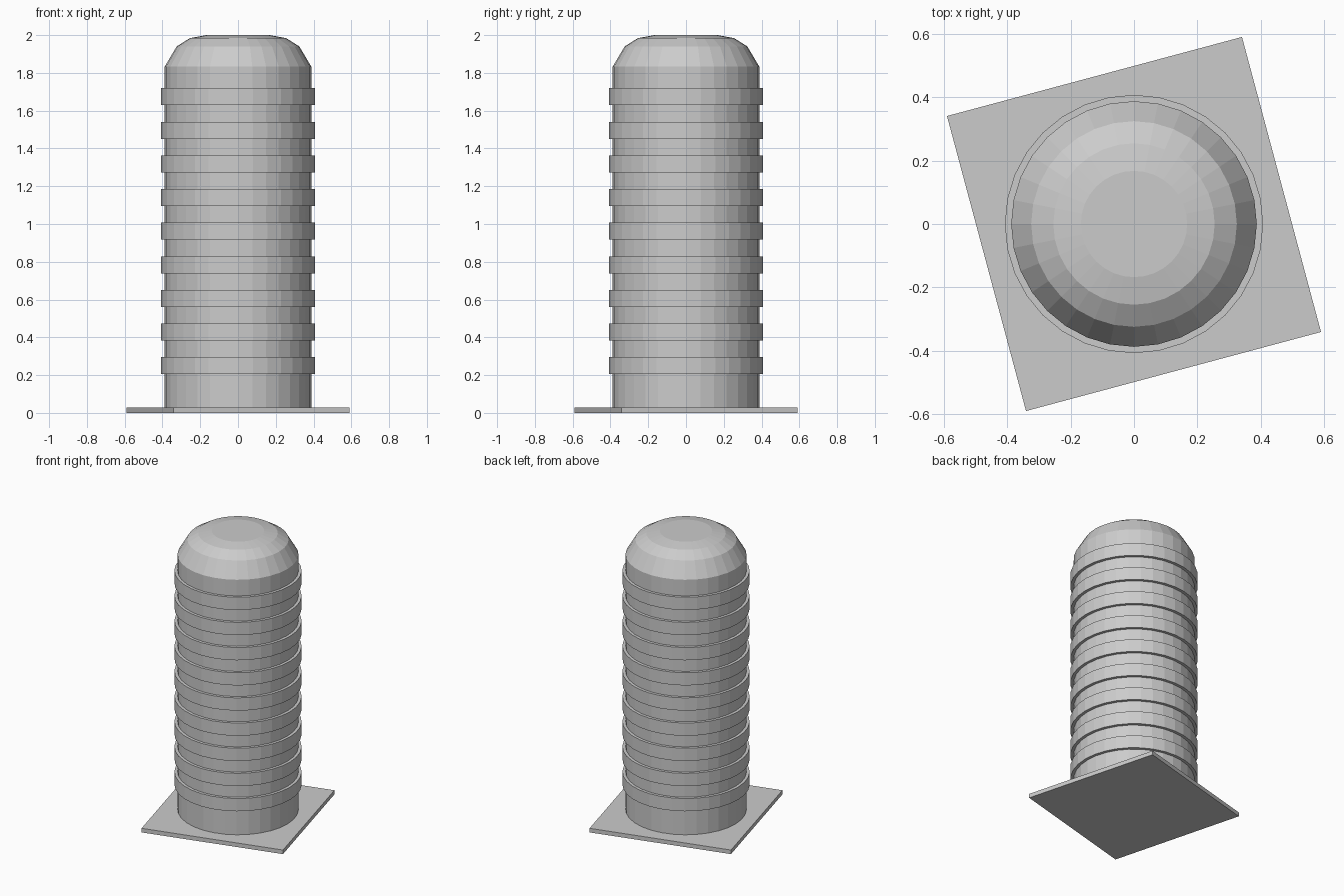
import bpy, bmesh, math

if "Cube" in bpy.data.objects:
    bpy.data.objects.remove(bpy.data.objects["Cube"])

SIDES = 32
grey = bpy.data.materials.new("light grey")
grey.diffuse_color = (0.6, 0.6, 0.6, 1)
grey.use_nodes = True
grey.node_tree.nodes["Principled BSDF"].inputs["Base Color"].default_value = grey.diffuse_color


def lathe(name, profile, closed=False):
    """Revolve (radius, z) points; cap the ends, or close the loop as a ring."""
    bm = bmesh.new()
    loops = [[bm.verts.new((r * math.cos(2 * math.pi * i / SIDES),
                            r * math.sin(2 * math.pi * i / SIDES), z))
              for i in range(SIDES)] for r, z in profile]
    pairs = list(zip(loops, loops[1:]))
    if closed:
        pairs.append((loops[-1], loops[0]))
    for a, b in pairs:
        for i in range(SIDES):
            j = (i + 1) % SIDES
            bm.faces.new((a[i], a[j], b[j], b[i]))
    if not closed:
        bm.faces.new(loops[0][::-1])
        bm.faces.new(loops[-1])
    bmesh.ops.recalc_face_normals(bm, faces=bm.faces)
    mesh = bpy.data.meshes.new(name)
    bm.to_mesh(mesh)
    bm.free()
    mesh.materials.append(grey)
    ob = bpy.data.objects.new(name, mesh)
    bpy.context.collection.objects.link(ob)
    return ob


# square base plate, turned 15 degrees
bpy.ops.mesh.primitive_cube_add(size=1, location=(0, 0, 0.0145),
                                rotation=(0, 0, math.radians(15)))
plate = bpy.context.object
plate.name = "base_plate"
plate.scale = (0.965, 0.965, 0.029)
plate.data.materials.append(grey)

# post with rounded top
lathe("post", [(0.388, 0.029), (0.388, 1.833), (0.325, 1.94),
               (0.255, 1.984), (0.168, 2.0)])

# nine raised bands
for k in range(9):
    z = 0.205 + k * 0.178
    lathe(f"band_{k + 1}", [(0.385, z), (0.408, z), (0.408, z + 0.09),
                            (0.385, z + 0.09)], closed=True)
